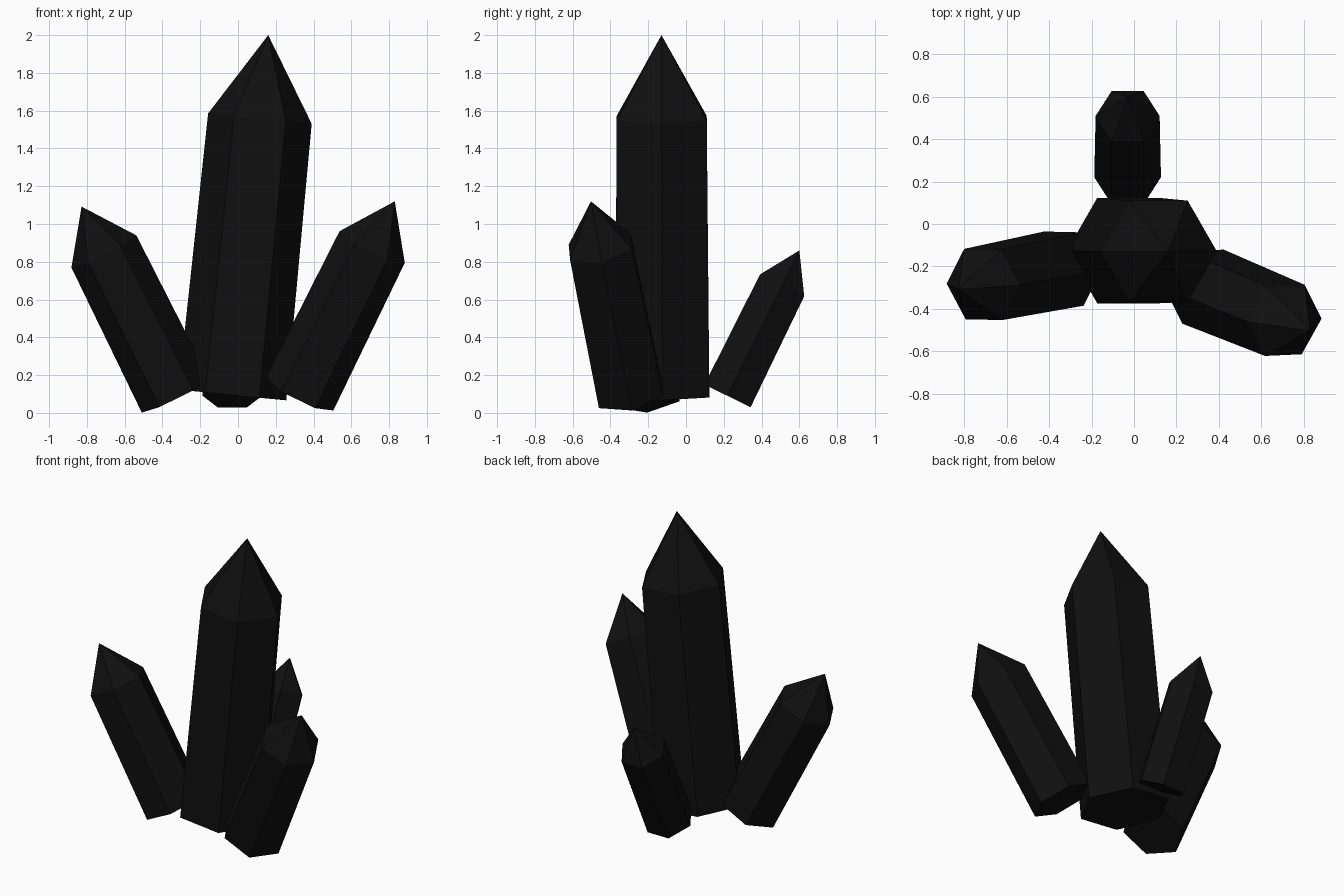
import bpy, bmesh, math
from mathutils import Vector

if "Cube" in bpy.data.objects:
    bpy.data.objects.remove(bpy.data.objects["Cube"])

# near-black crystal material
dark = bpy.data.materials.new("dark_crystal")
dark.diffuse_color = (0.005, 0.005, 0.005, 1)
dark.use_nodes = True
dark.node_tree.nodes["Principled BSDF"].inputs["Base Color"].default_value = dark.diffuse_color


def crystal(name, base, apex, radius, shoulder):
    """Six-sided, slightly tapered prism with a pointed tip, leaning from base to apex."""
    base, axis = Vector(base), Vector(apex) - Vector(base)
    turn = Vector((0, 0, 1)).rotation_difference(axis.normalized())
    bm = bmesh.new()

    def ring(r, t):
        return [bm.verts.new(base + axis * t + turn @ Vector(
            (r * math.cos(i * math.pi / 3), r * math.sin(i * math.pi / 3), 0)))
            for i in range(6)]

    low, high = ring(radius, 0), ring(radius * 0.96, shoulder)
    tip = bm.verts.new(base + axis)
    bm.faces.new(low[::-1])
    for i in range(6):
        j = (i + 1) % 6
        bm.faces.new((low[i], low[j], high[j], high[i]))
        bm.faces.new((high[i], high[j], tip))
    mesh = bpy.data.meshes.new(name)
    bm.to_mesh(mesh)
    bm.free()
    mesh.materials.append(dark)
    bpy.context.collection.objects.link(bpy.data.objects.new(name, mesh))


# tall centre crystal and three smaller ones leaning outward
crystal("main_crystal", (-0.03, -0.125, 0.095), (0.16, -0.13, 2.0), 0.287, 0.768)
crystal("left_crystal", (-0.33, -0.21, 0.09), (-0.828, -0.308, 1.092), 0.2, 0.763)
crystal("right_crystal", (0.325, -0.295, 0.10), (0.83, -0.503, 1.12), 0.2, 0.763)
crystal("back_crystal", (-0.03, 0.22, 0.09), (-0.03, 0.6, 0.86), 0.157, 0.76)
